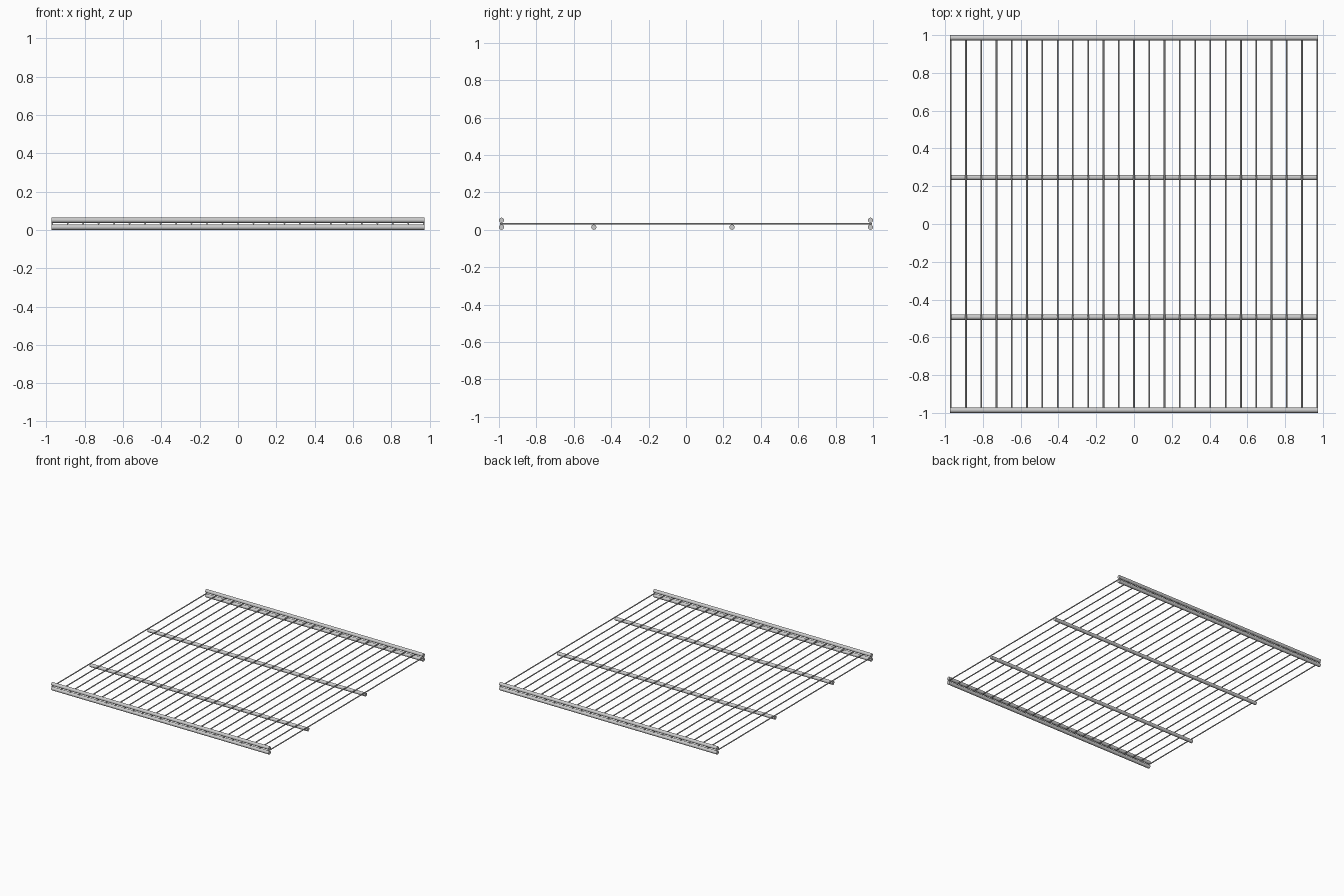
import bpy, math

if "Cube" in bpy.data.objects:
    bpy.data.objects.remove(bpy.data.objects["Cube"])

R, r = 0.014, 0.0045           # rail and wire radii
HALF_X, HALF_Y = 0.975, 1.0    # overall half sizes
RAIL_Y = HALF_Y - R
WIRE_Z = 2 * R + r


def rod(name, radius, length, loc, axis, sides):
    rot = (0, math.pi / 2, 0) if axis == 'X' else (math.pi / 2, 0, 0)
    bpy.ops.mesh.primitive_cylinder_add(vertices=sides, radius=radius, depth=length,
                                        location=loc, rotation=rot)
    ob = bpy.context.object
    ob.name = name
    bpy.ops.object.shade_smooth_by_angle(angle=math.radians(40))
    return ob


# lower cross rails: two ends plus two intermediate supports
for i, y in enumerate((-RAIL_Y, -RAIL_Y / 2, RAIL_Y / 4, RAIL_Y)):
    rod(f"lower_rail_{i + 1}", R, 2 * HALF_X, (0, y, R), 'X', 16)

# upper end rails clamping the wires
for name, y in (("front", -RAIL_Y), ("back", RAIL_Y)):
    rod(f"upper_rail_{name}", R, 2 * HALF_X, (0, y, WIRE_Z + r + R), 'X', 16)

# evenly spaced thin wires running front to back
COUNT = 25
span = HALF_X - r
for i in range(COUNT):
    x = -span + 2 * span * i / (COUNT - 1)
    rod(f"wire_{i + 1}", r, 2 * HALF_Y - 0.01, (x, 0, WIRE_Z), 'Y', 12)
